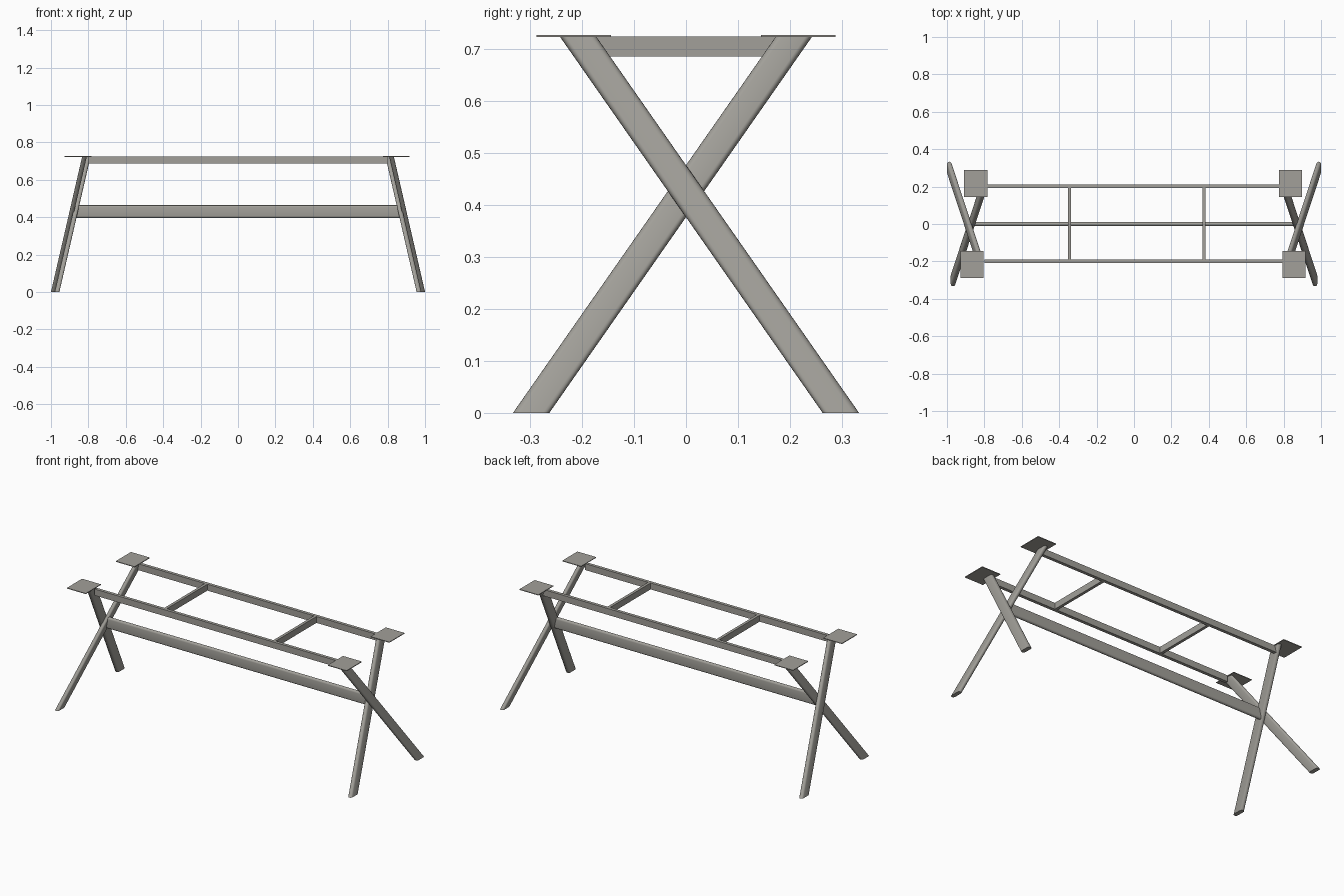
import bpy, bmesh, math
from mathutils import Vector

cube = bpy.data.objects.get("Cube")
if cube:
    bpy.data.objects.remove(cube, do_unlink=True)

steel = bpy.data.materials.new("warm_grey_steel")
steel.use_nodes = True
colour = (0.36, 0.35, 0.32, 1)
steel.diffuse_color = colour
steel.node_tree.nodes["Principled BSDF"].inputs["Base Color"].default_value = colour

TOP = 0.727
PAD = 0.004


def stadium(length, width, steps=8):
    """Flat oval outline, long side along the first axis."""
    r = width / 2
    pts = []
    for side in (1, -1):
        for i in range(steps + 1):
            a = math.pi * (i / steps - 0.5)
            pts.append((side * (length / 2 - r + r * math.cos(a)), side * r * math.sin(a)))
    return pts


def rectangle(length, width):
    l, w = length / 2, width / 2
    return [(l, w), (-l, w), (-l, -w), (l, -w)]


def bar(name, outline, u, v, start, end, smooth=False):
    """Sweep an outline lying in the u, v plane straight from start to end."""
    u, v = Vector(u), Vector(v)
    bm = bmesh.new()
    rings = [[bm.verts.new(Vector(c) + u * a + v * b) for a, b in outline]
             for c in (start, end)]
    n = len(outline)
    for i in range(n):
        j = (i + 1) % n
        bm.faces.new((rings[0][i], rings[0][j], rings[1][j], rings[1][i]))
    for ring in rings:
        bm.faces.new(ring)
    bmesh.ops.recalc_face_normals(bm, faces=bm.faces)
    mesh = bpy.data.meshes.new(name)
    bm.to_mesh(mesh)
    bm.free()
    mesh.materials.append(steel)
    obj = bpy.data.objects.new(name, mesh)
    bpy.context.collection.objects.link(obj)
    if smooth:
        bpy.ops.object.select_all(action='DESELECT')
        obj.select_set(True)
        bpy.context.view_layer.objects.active = obj
        bpy.ops.object.shade_smooth_by_angle(angle=math.radians(35))
    return obj


X, Y, Z = (1, 0, 0), (0, 1, 0), (0, 0, 1)
leg_outline = stadium(0.07, 0.025)

# Crossed legs and mounting pads at both ends
for side, end in ((1, "left"), (-1, "right")):
    for d, place, inset in ((1, "back", 0), (-1, "front", 0.02)):
        foot = (side * (0.9875 - inset), d * 0.298, 0)
        head = (side * (0.821 - inset), -d * 0.207, TOP - PAD)
        bar(f"{end}_leg_{place}_foot", leg_outline, Y, X, foot, head, True)
        px, py = side * (0.861 - inset) - 0.005, -d * 0.216
        bar(f"{end}_pad_{place}_foot", rectangle(0.124, 0.143), X, Y,
            (px, py, TOP - PAD), (px, py, TOP))

# Central stretcher
bar("stretcher", stadium(0.068, 0.022), Z, Y, (-0.87, 0, 0.43), (0.87, 0, 0.43), True)

# Long top rails
rail = rectangle(0.038, 0.019)
rail_z = TOP - PAD - 0.018
for y, name in ((0.201, "back_rail"), (-0.199, "front_rail")):
    bar(name, rail, Z, Y, (-0.80, y, rail_z), (0.80, y, rail_z))

# Short cross bars between the rails
for x, name in ((0.375, "left_cross_bar"), (-0.345, "right_cross_bar")):
    bar(name, rectangle(0.038, 0.017), Z, X, (x, -0.192, rail_z), (x, 0.192, rail_z))
